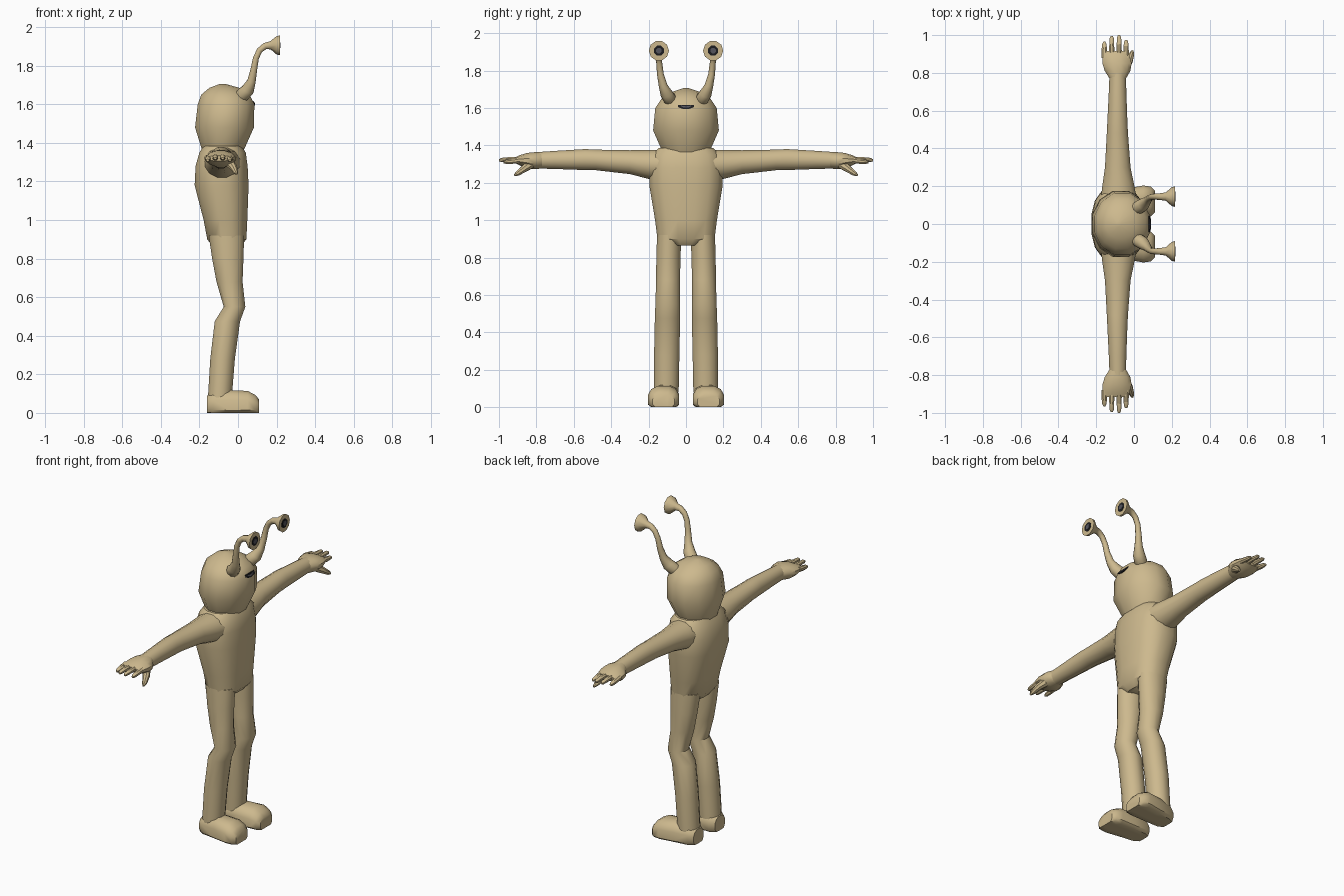
import bpy, bmesh, math
from mathutils import Vector
from mathutils.bvhtree import BVHTree


def material(name, rgb):
    m = bpy.data.materials.new(name)
    m.diffuse_color = (*rgb, 1)
    return m


SKIN = material("tan skin", (0.61, 0.485, 0.27))
BLACK = material("black", (0.012, 0.012, 0.014))
GREY = material("dark grey", (0.09, 0.09, 0.11))
X, Y, Z = Vector((1, 0, 0)), Vector((0, 1, 0)), Vector((0, 0, 1))


def finish(name, bm, mat, mirror, angle=40):
    bmesh.ops.recalc_face_normals(bm, faces=bm.faces)
    me = bpy.data.meshes.new(name)
    bm.to_mesh(me)
    ob = bpy.data.objects.new(name, me)
    bpy.context.collection.objects.link(ob)
    me.materials.append(mat)
    bpy.ops.object.select_all(action='DESELECT')
    ob.select_set(True)
    bpy.context.view_layer.objects.active = ob
    bpy.ops.object.shade_smooth_by_angle(angle=math.radians(angle))
    if mirror:
        mod = ob.modifiers.new("mirror", 'MIRROR')
        mod.use_axis = (False, True, False)
        mod.use_mirror_merge = False
    return bm


def loft(name, secs, u=None, v=Y, n=12, power=1.0, mirror=True, mat=SKIN):
    """Skin elliptical rings (x, y, z, radius u, radius v); u=None follows the path."""
    bm = bmesh.new()
    pts = [Vector(s[:3]) for s in secs]
    rings = []
    for i, s in enumerate(secs):
        a, b = u, v
        if u is None:
            t = (pts[min(i + 1, len(pts) - 1)] - pts[max(i - 1, 0)]).normalized()
            a = v.cross(t).normalized()
            b = t.cross(a)
        ring = []
        for k in range(n):
            w = 2 * math.pi * (k + 0.5) / n
            c, d = math.cos(w), math.sin(w)
            c = math.copysign(abs(c) ** power, c)
            d = math.copysign(abs(d) ** power, d)
            p = pts[i] + a * c * s[3] + b * d * s[4]
            p.z = max(p.z, 0)
            ring.append(bm.verts.new(p))
        rings.append(ring)
    for r, q in zip(rings, rings[1:]):
        for k in range(n):
            bm.faces.new((r[k], r[(k + 1) % n], q[(k + 1) % n], q[k]))
    bm.faces.new(rings[0])
    bm.faces.new(rings[-1])
    return finish(name, bm, mat, mirror)


# torso, wide at the chest and narrowing to the hips
loft("torso", [(-.06, 0, .865, .075, .10), (-.058, 0, .90, .103, .155), (-.065, 0, 1.0, .115, .168),
               (-.085, 0, 1.18, .142, .198), (-.085, 0, 1.28, .137, .20),
               (-.08, 0, 1.35, .122, .185), (-.08, 0, 1.385, .10, .15)],
     u=X, n=16, power=.8, mirror=False)

# head, a faceted rounded barrel
head = loft("head", [(-.078, 0, 1.365, .113, .13), (-.07, 0, 1.48, .158, .182), (-.062, 0, 1.60, .152, .17),
                     (-.065, 0, 1.65, .13, .135), (-.07, 0, 1.685, .082, .08), (-.08, 0, 1.706, .015, .015)],
            u=X, n=12, mirror=False)

# legs with a bent knee
loft("leg", [(-.06, .09, .92, .095, .067), (-.053, .094, .80, .084, .067), (-.044, .096, .68, .07, .066),
             (-.018, .098, .55, .058, .068), (-.055, .099, .475, .068, .07),
             (-.08, .103, .28, .066, .07), (-.094, .105, .08, .064, .068)], u=X)

# feet with flat soles
loft("foot", [(-.16, .105, .04, .05, .05), (-.13, .106, .04, .07, .07), (-.04, .112, .04, .08, .078),
              (.05, .12, .04, .076, .086), (.09, .12, .035, .06, .08), (.11, .12, .03, .04, .06)],
     u=Z, v=Y, power=.8)

# arms
loft("arm", [(-.08, .12, 1.295, .10, .085), (-.083, .20, 1.298, .088, .08), (-.086, .30, 1.31, .07, .066),
             (-.088, .48, 1.322, .058, .057), (-.088, .54, 1.324, .055, .058),
             (-.087, .70, 1.322, .048, .05), (-.086, .80, 1.32, .045, .045)], u=X, v=Z)

# palms
loft("palm", [(-.086, .77, 1.32, .045, .045), (-.087, .81, 1.318, .07, .047), (-.09, .85, 1.318, .08, .043),
              (-.095, .89, 1.32, .074, .028), (-.097, .915, 1.32, .066, .015)], u=X, v=Z)

# four fingers and a thumb
for x, tip, drop in ((-.157, .965, .01), (-.118, .995, 0), (-.079, 1.0, 0), (-.042, .975, .01)):
    loft("finger", [(x, .88, 1.322, .017, .017), (x, .93, 1.325 - drop, .015, .015),
                    (x, tip - .012, 1.322 - drop, .012, .012), (x, tip, 1.32 - drop, .006, .006)],
         u=X, v=Z, n=8)
loft("thumb", [(-.05, .83, 1.30, .026, .026), (-.025, .865, 1.275, .02, .02),
               (-.012, .90, 1.25, .014, .014), (-.008, .917, 1.24, .006, .006)], v=X, n=8)

# eye stalks flaring into cups
loft("eye_stalk", [(.0, .078, 1.63, .026, .026), (.025, .088, 1.65, .038, .036), (.05, .104, 1.675, .035, .034),
                   (.07, .123, 1.72, .023, .023), (.082, .137, 1.78, .018, .018), (.093, .143, 1.84, .016, .016),
                   (.112, .145, 1.88, .016, .016), (.14, .145, 1.902, .018, .018), (.168, .145, 1.906, .022, .022),
                   (.20, .145, 1.906, .05, .05), (.217, .145, 1.906, .054, .054)], n=10)


# pupils, a black plate with a grey centre
for name, mat, r, x in (("eye", BLACK, .029, .2185), ("pupil", GREY, .016, .22)):
    loft(name, [(.216, .145, 1.906, r, r), (x, .145, 1.906, r, r)], u=Z, n=8, mat=mat)

# mouth, a thin smiling strip laid on the face
tree = BVHTree.FromBMesh(head)


def mouth(name, mat, half, height, lift):
    bm = bmesh.new()
    rows = []
    for i in range(11):
        t = i / 5 - 1
        h = height * (1 - .5 * t * t)
        col = []
        for s in (-1, 1):
            p = Vector((1, half * t, 1.605 + .006 * t * t + s * h))
            hit = tree.ray_cast(p, -X)[0]
            col.append((bm.verts.new(hit - X * .004), bm.verts.new(hit + X * lift)))
        rows.append(col)
    for (a, b), (c, d) in zip(rows, rows[1:]):
        bm.faces.new((a[1], c[1], d[1], b[1]))
        bm.faces.new((a[0], c[0], c[1], a[1]))
        bm.faces.new((b[0], d[0], d[1], b[1]))
    for a, b in (rows[0], rows[-1]):
        bm.faces.new((a[0], a[1], b[1], b[0]))
    finish(name, bm, mat, False)


mouth("mouth", BLACK, .042, .012, .004)
mouth("mouth_opening", GREY, .026, .004, .0055)
